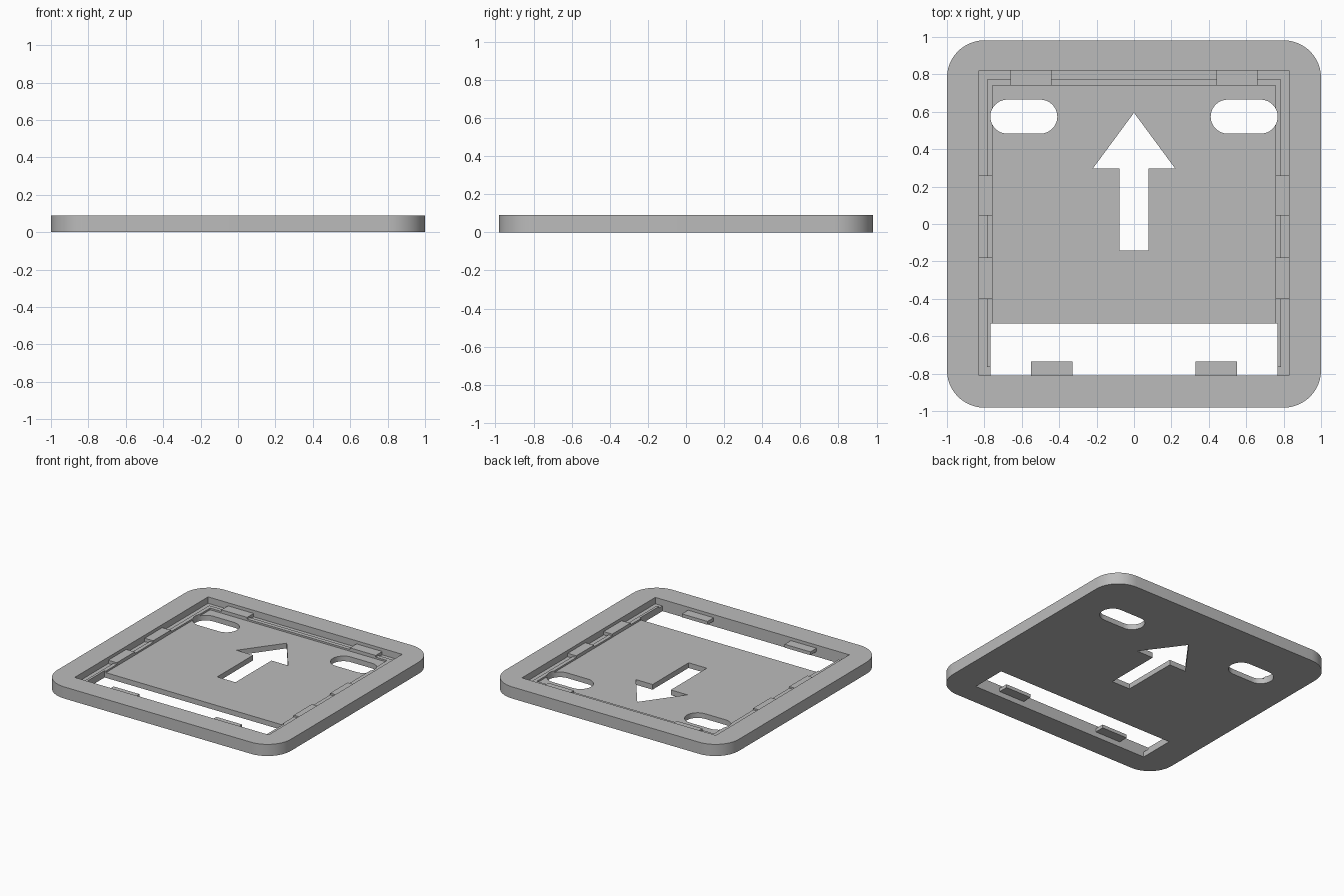
import bpy, bmesh, math

cube = bpy.data.objects.get("Cube")
if cube:
    bpy.data.objects.remove(cube, do_unlink=True)

# Single plastic colour
grey = bpy.data.materials.new("light grey plastic")
grey.use_nodes = True
colour = (0.5, 0.5, 0.5, 1)
grey.diffuse_color = colour
grey.node_tree.nodes["Principled BSDF"].inputs["Base Color"].default_value = colour

FLOOR, RAIL, TAB, TOP = 0.04, 0.053, 0.066, 0.09
IN_X, IN_BACK, IN_FRONT = 0.83, 0.82, -0.81


def prism(name, points, z0, z1):
    """Extrude a counter-clockwise outline from z0 to z1."""
    bm = bmesh.new()
    face = bm.faces.new([bm.verts.new((x, y, z0)) for x, y in points])
    top = bmesh.ops.extrude_face_region(bm, geom=[face])["geom"]
    verts = [v for v in top if isinstance(v, bmesh.types.BMVert)]
    bmesh.ops.translate(bm, verts=verts, vec=(0, 0, z1 - z0))
    bmesh.ops.recalc_face_normals(bm, faces=bm.faces)
    mesh = bpy.data.meshes.new(name)
    bm.to_mesh(mesh)
    bm.free()
    mesh.materials.append(grey)
    obj = bpy.data.objects.new(name, mesh)
    bpy.context.collection.objects.link(obj)
    return obj


def rect(x0, x1, y0, y1):
    return [(x0, y0), (x1, y0), (x1, y1), (x0, y1)]


def rounded(x0, x1, y0, y1, r, steps=12):
    corners = [(x1 - r, y1 - r), (x0 + r, y1 - r), (x0 + r, y0 + r), (x1 - r, y0 + r)]
    pts = []
    for i, (cx, cy) in enumerate(corners):
        for s in range(steps + 1):
            a = math.pi / 2 * (i + s / steps)
            pts.append((cx + r * math.cos(a), cy + r * math.sin(a)))
    return pts


def stadium(x0, x1, cy, r, steps=20):
    pts = []
    for cx, start in ((x1 - r, -math.pi / 2), (x0 + r, math.pi / 2)):
        for s in range(steps + 1):
            a = start + math.pi * s / steps
            pts.append((cx + r * math.cos(a), cy + r * math.sin(a)))
    return pts


def cut(obj, outline, z0=-0.1, z1=0.2):
    cutter = prism("cutter", outline, z0, z1)
    cutter.hide_render = True
    mod = obj.modifiers.new("cut", "BOOLEAN")
    mod.operation = "DIFFERENCE"
    mod.solver = "EXACT"
    mod.object = cutter
    bpy.context.view_layer.objects.active = obj
    bpy.ops.object.modifier_apply(modifier=mod.name)
    bpy.data.objects.remove(cutter, do_unlink=True)


# Tray with a raised rim, and the low rail standing just inside the rim
tray = prism("tray", rounded(-1, 1, -0.982, 0.982, 0.2), 0, TOP)
cut(tray, rect(-IN_X, IN_X, IN_FRONT, IN_BACK), FLOOR)
rail = prism("inner_rail", rect(-0.787, 0.787, -0.765, 0.772), FLOOR - 0.005, RAIL)
cut(rail, rect(-0.757, 0.757, -0.735, 0.74))

# Front slot and the two rounded holes pass through tray and rail
slot = rect(-0.768, 0.768, IN_FRONT, -0.533)
holes = [stadium(0.41, 0.768, 0.574, 0.091), stadium(-0.768, -0.41, 0.574, 0.091)]
for part in (tray, rail):
    for outline in [slot] + holes:
        cut(part, outline)

# Arrow cut-out
arrow = [(-0.078, -0.143), (0.078, -0.143), (0.078, 0.297), (0.22, 0.297),
         (0, 0.595), (-0.22, 0.297), (-0.078, 0.297)]
cut(tray, arrow)

# Retaining tabs on all four inner walls
for side, s in (("left", 1), ("right", -1)):
    def tab(name, x0, x1, y0, y1):
        xs = sorted((s * x0, s * x1))
        prism(f"{side}_{name}", rect(*xs, y0, y1), FLOOR, TAB)
    tab("back_tab", 0.44, 0.66, 0.74, IN_BACK)
    tab("front_tab", 0.33, 0.55, IN_FRONT, -0.735)
    tab("side_tab_rear", 0.757, IN_X, 0.045, 0.26)
    tab("side_tab_fore", 0.757, IN_X, -0.4, -0.18)

# Smooth the round corners, keep edges crisp
bpy.ops.object.select_all(action="DESELECT")
tray.select_set(True)
rail.select_set(True)
bpy.context.view_layer.objects.active = tray
bpy.ops.object.shade_smooth_by_angle(angle=math.radians(30))
